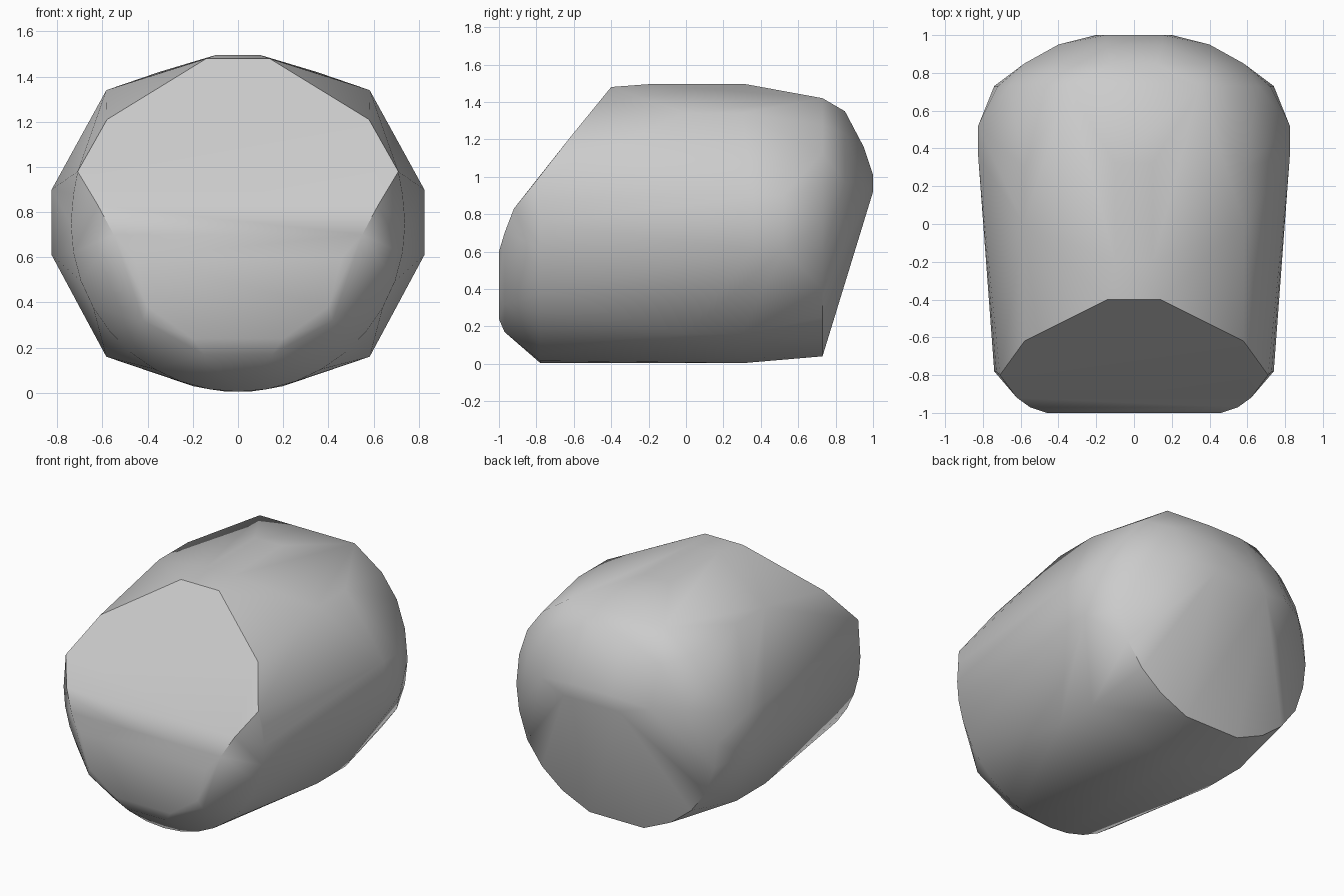
import bpy
import bmesh
from math import cos, sin, radians

cube = bpy.data.objects.get("Cube")
if cube:
    bpy.data.objects.remove(cube, do_unlink=True)

mat = bpy.data.materials.new("plain_grey")
mat.use_nodes = True
grey = (0.6, 0.6, 0.6, 1)
mat.diffuse_color = grey
mat.node_tree.nodes["Principled BSDF"].inputs["Base Color"].default_value = grey

points = []


def section(y, outline):
    """Cross-section at depth y, given as the (x, z) of its +x half."""
    points.extend((x, y, z) for x, z in outline)


# Flat front end, its softened upper edge and the sloping face above it
section(-1.0, [(0.2, 0.24), (0.4, 0.38), (0.46, 0.6)])
section(-0.97, [(0.15, 0.17), (0.42, 0.32), (0.55, 0.7)])
section(-0.92, [(0.62, 0.83)])
section(-0.8, [(0.71, 0.98)])
section(-0.62, [(0.58, 1.21)])
section(-0.4, [(0.14, 1.48)])

# Round front rim, below the slope
section(-0.78, [(0.74 * cos(radians(a)), 0.75 + 0.745 * sin(radians(a)))
                for a in range(-90, 15, 10)])

# Faceted middle of the body
section(-0.2, [(0.1, 1.495)])
for y in (0.0, 0.3):
    section(y, [(0.583, 1.34), (0.583, 0.16)])
section(0.32, [(0.1, 1.495), (0.05, 0.005), (0.2, 0.03)])
for y in (0.36, 0.52):
    section(y, [(0.825, 0.61), (0.825, 0.9)])

# Rear rim
section(0.73, [(0.2, 0.04), (0.4, 0.13), (0.55, 0.25), (0.66, 0.4), (0.72, 0.58),
               (0.74, 0.75), (0.72, 0.95), (0.66, 1.13), (0.55, 1.28), (0.35, 1.42)])

# Rounded rear end
section(0.85, [(0.12, 1.35), (0.4, 1.23), (0.58, 0.97)])
section(0.95, [(0.15, 1.16), (0.4, 0.97)])
section(1.0, [(0.2, 0.92), (0.15, 1.01)])

# Mirror the half sections and wrap one convex skin around them
bm = bmesh.new()
for side in (1, -1):
    for x, y, z in points:
        bm.verts.new((side * x, y, z))
bmesh.ops.remove_doubles(bm, verts=bm.verts, dist=0.002)
hull = bmesh.ops.convex_hull(bm, input=bm.verts)
loose = {v for v in hull["geom_interior"] + hull["geom_unused"]
         if isinstance(v, bmesh.types.BMVert)}
bmesh.ops.delete(bm, geom=list(loose), context="VERTS")
bmesh.ops.dissolve_limit(bm, angle_limit=radians(1), verts=bm.verts, edges=bm.edges)
bmesh.ops.recalc_face_normals(bm, faces=bm.faces)

mesh = bpy.data.meshes.new("rounded_body")
bm.to_mesh(mesh)
bm.free()
body = bpy.data.objects.new("rounded_body", mesh)
bpy.context.collection.objects.link(body)
mesh.materials.append(mat)

# Smooth shading with the sharp rims kept
bpy.ops.object.select_all(action="DESELECT")
body.select_set(True)
bpy.context.view_layer.objects.active = body
bpy.ops.object.shade_smooth_by_angle(angle=radians(40))
